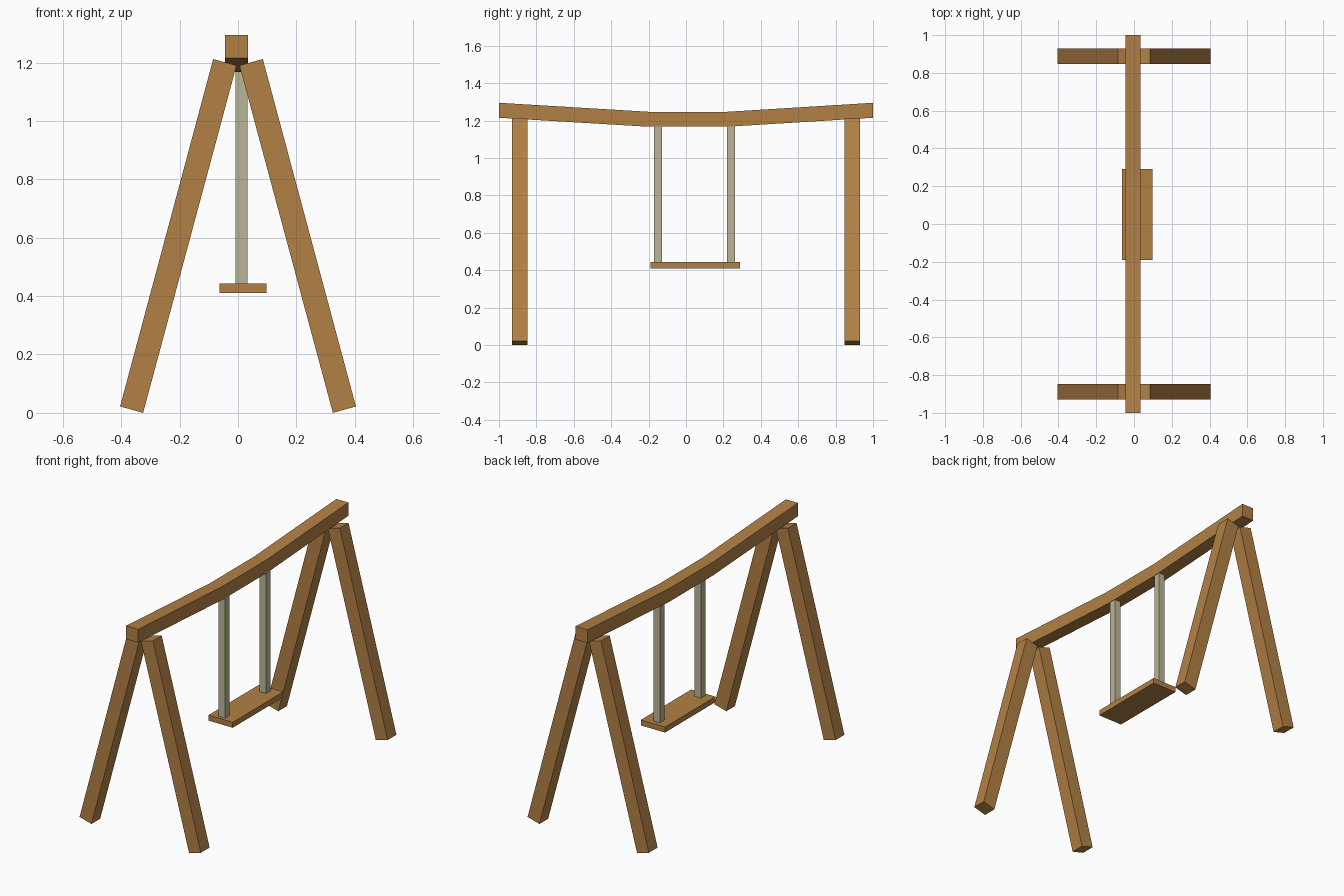
import bpy
import bmesh
from mathutils import Vector

if "Cube" in bpy.data.objects:
    bpy.data.objects.remove(bpy.data.objects["Cube"])


def material(name, color):
    m = bpy.data.materials.new(name)
    m.diffuse_color = (*color, 1)
    m.use_nodes = True
    m.node_tree.nodes["Principled BSDF"].inputs["Base Color"].default_value = m.diffuse_color
    return m


WOOD = material("wood", (0.45, 0.22, 0.06))
ROPE = material("rope", (0.5, 0.47, 0.31))


def prism(name, profile, axis, lo, hi, mat):
    """Extrude a 2D profile along x (profile in y,z) or y (profile in x,z)."""
    bm = bmesh.new()
    if axis == 'x':
        pts = [Vector((lo, a, b)) for a, b in profile]
        step = Vector((hi - lo, 0, 0))
    else:
        pts = [Vector((a, lo, b)) for a, b in profile]
        step = Vector((0, hi - lo, 0))
    face = bm.faces.new([bm.verts.new(p) for p in pts])
    new = bmesh.ops.extrude_face_region(bm, geom=[face])["geom"]
    bmesh.ops.translate(bm, vec=step,
                        verts=[v for v in new if isinstance(v, bmesh.types.BMVert)])
    bmesh.ops.recalc_face_normals(bm, faces=bm.faces)
    me = bpy.data.meshes.new(name)
    bm.to_mesh(me)
    bm.free()
    me.materials.append(mat)
    ob = bpy.data.objects.new(name, me)
    bpy.context.collection.objects.link(ob)
    return ob


def box(name, x, y, z, mat):
    return prism(name, [(x[0], z[0]), (x[1], z[0]), (x[1], z[1]), (x[0], z[1])],
                 'y', *y, mat)


# Sagging top beam
line = [(-1, 1.215), (-0.2, 1.167), (0.22, 1.167), (1, 1.215)]
prism("top_beam", line + [(y, z + 0.08) for y, z in reversed(line)],
      'x', -0.045, 0.035, WOOD)

# Splayed square legs, two at each end
leg = [(0.325, 0), (0.404, 0.022), (0.085, 1.212), (0.005, 1.19)]
for end, lo, hi in (("front", -0.93, -0.847), ("back", 0.847, 0.93)):
    for side, s in (("left", -1), ("right", 1)):
        prism(f"{end}_{side}_leg", [(s * x, z) for x, z in leg], 'y', lo, hi, WOOD)

# Seat plank
box("seat", (-0.063, 0.098), (-0.19, 0.29), (0.41, 0.443), WOOD)

# Hanging ropes
for name, y in (("front_rope", -0.15), ("back_rope", 0.24)):
    box(name, (-0.009, 0.033), (y - 0.021, y + 0.021), (0.443, 1.17), ROPE)
